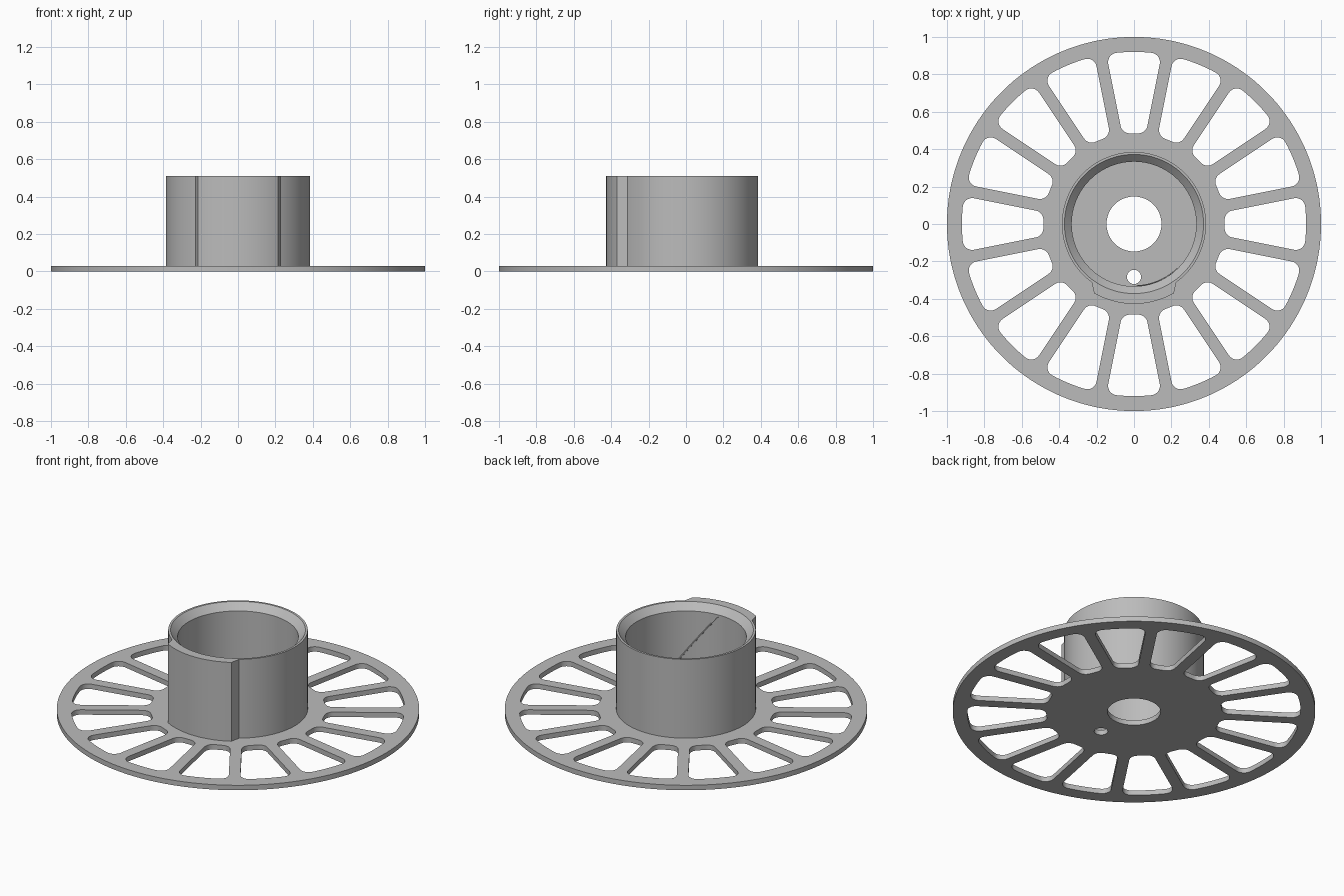
import bpy, bmesh
from math import sin, cos, asin, pi, radians

cube = bpy.data.objects.get("Cube")
if cube:
    bpy.data.objects.remove(cube)

grey = bpy.data.materials.new("light_grey")
grey.use_nodes = True
colour = (0.5, 0.5, 0.5, 1)
grey.diffuse_color = colour
grey.node_tree.nodes["Principled BSDF"].inputs["Base Color"].default_value = colour

FLANGE = 0.03
TOP = 0.51
BORE = 0.333


def polar(r, a, cx=0, cy=0):
    return (cx + r * cos(a), cy + r * sin(a))


def arc(r, a0, a1, n, cx=0, cy=0):
    return [polar(r, a0 + (a1 - a0) * i / n, cx, cy) for i in range(n + 1)]


def circle(r, n, cx=0, cy=0):
    return arc(r, 0, 2 * pi, n, cx, cy)[:-1]


def finish(obj):
    bpy.ops.object.select_all(action='DESELECT')
    obj.select_set(True)
    bpy.context.view_layer.objects.active = obj
    if obj.type == 'CURVE':
        bpy.ops.object.convert(target='MESH')
        obj = bpy.context.object
    obj.data.materials.clear()
    obj.data.materials.append(grey)
    bpy.ops.object.shade_smooth_by_angle(angle=radians(25))


def add_spline(curve, points, cyclic=True):
    spline = curve.splines.new('POLY')
    spline.points.add(len(points) - 1)
    for p, co in zip(spline.points, points):
        p.co = (*co, 0, 1) if len(co) == 2 else (*co, 1)
    spline.use_cyclic_u = cyclic


def window(turn, inner=0.485, outer=0.92, spoke=0.032, r=0.05):
    """Rounded opening between two parallel-sided spokes."""
    h = pi / 16
    r_out, r_in = outer - r, inner + r
    p_out = h - asin((spoke + r) / r_out)
    p_in = h - asin((spoke + r) / r_in)
    half = arc(outer, 0, p_out, 6)[:-1]
    half += arc(r, p_out, h + pi / 2, 8, *polar(r_out, p_out))
    half += arc(r, h + pi / 2, p_in + pi, 8, *polar(r_in, p_in))
    pts = half + [(x, -y) for x, y in reversed(half[1:])]
    return [(x * cos(turn) - y * sin(turn), x * sin(turn) + y * cos(turn))
            for x, y in pts]


# Flange: disc with sixteen windows, an axle hole and a small pin hole
curve = bpy.data.curves.new("flange", 'CURVE')
curve.dimensions = '2D'
curve.fill_mode = 'BOTH'
curve.extrude = FLANGE / 2
add_spline(curve, circle(1, 180))
add_spline(curve, circle(0.147, 64))
add_spline(curve, circle(0.038, 32, 0, -0.283))
for i in range(16):
    add_spline(curve, window(i * pi / 8))
flange = bpy.data.objects.new("flange", curve)
flange.location.z = FLANGE / 2
bpy.context.collection.objects.link(flange)
finish(flange)

# Hub: hollow drum with a chamfered mouth and a raised pad on the front
bm = bmesh.new()
degrees = list(range(-30, 31, 2)) + list(range(36, 325, 2))
rings = []
for d in degrees:
    rim = 0.427 if d <= 30 else 0.385
    section = [(rim, FLANGE), (rim, TOP), (0.372, TOP),
               (BORE, TOP - 0.04), (BORE, FLANGE)]
    rings.append([bm.verts.new((*polar(r, radians(d - 90)), z))
                  for r, z in section])
for a, b in zip(rings, rings[1:] + rings[:1]):
    for k in range(5):
        n = (k + 1) % 5
        bm.faces.new((a[k], b[k], b[n], a[n]))
bmesh.ops.recalc_face_normals(bm, faces=bm.faces)
mesh = bpy.data.meshes.new("hub")
bm.to_mesh(mesh)
bm.free()
hub = bpy.data.objects.new("hub", mesh)
bpy.context.collection.objects.link(hub)
finish(hub)

# Thin slanted rib on the inner wall of the hub
curve = bpy.data.curves.new("inner_rib", 'CURVE')
curve.dimensions = '3D'
curve.bevel_depth = 0.005
curve.bevel_resolution = 1
path = arc(BORE, radians(-87), radians(-46), 16)
add_spline(curve, [(x, y, 0.46 - 0.3 * i / 16) for i, (x, y) in enumerate(path)], False)
rib = bpy.data.objects.new("inner_rib", curve)
bpy.context.collection.objects.link(rib)
finish(rib)
